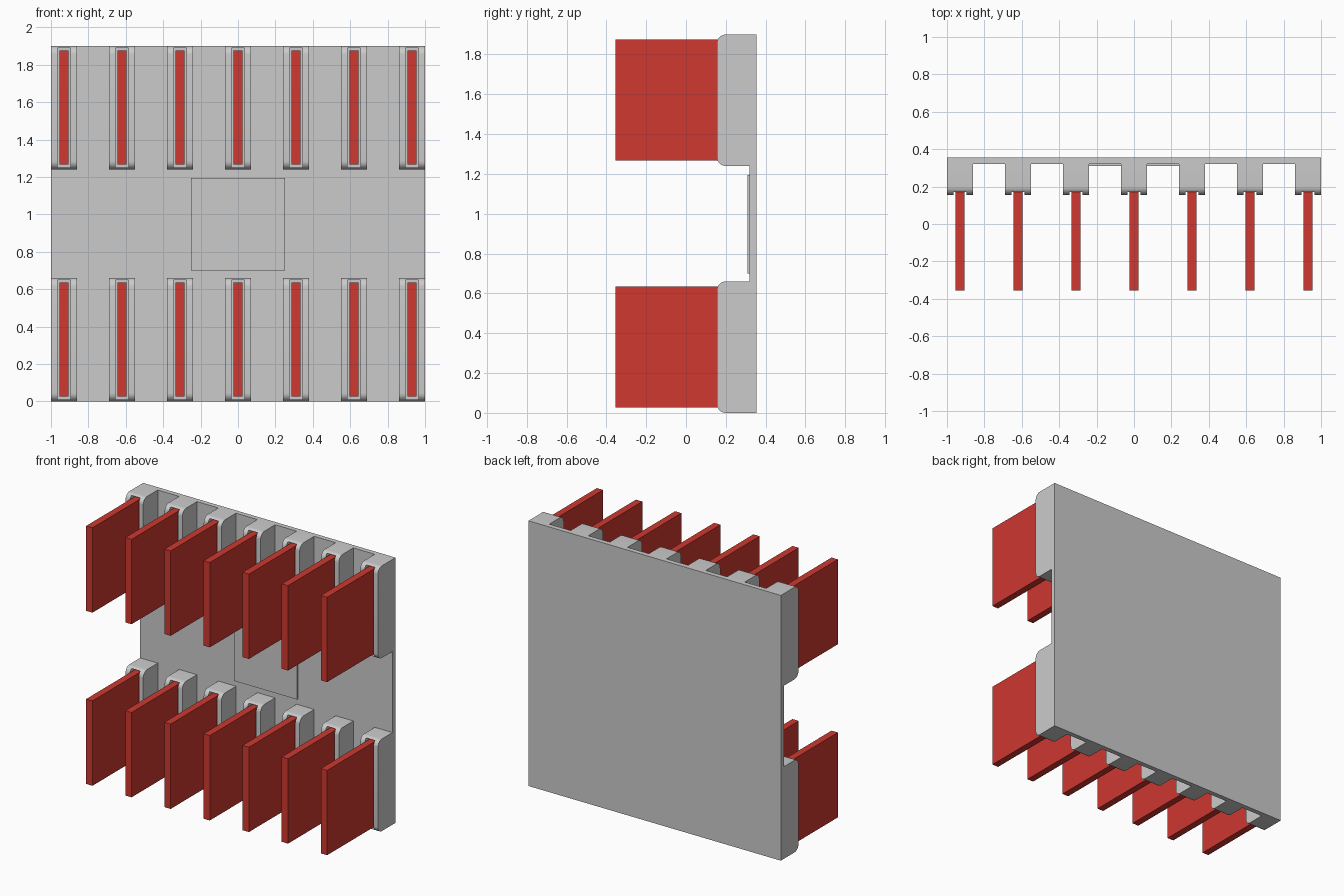
import bpy, bmesh, math

if "Cube" in bpy.data.objects:
    bpy.data.objects.remove(bpy.data.objects["Cube"])

FIN_XS = [-0.93 + 0.31 * i for i in range(7)]
ROWS = [0.0, 1.24]                      # bottom height of each row of sockets
BACK, PLATE_FRONT, RIB_FRONT, FIN_FRONT = 0.355, 0.32, 0.155, -0.355
RIB_H, RADIUS, SLOT_FLOOR = 0.66, 0.045, 0.25


def to_object(name, bm):
    bmesh.ops.recalc_face_normals(bm, faces=bm.faces)
    mesh = bpy.data.meshes.new(name)
    bm.to_mesh(mesh)
    bm.free()
    ob = bpy.data.objects.new(name, mesh)
    bpy.context.collection.objects.link(ob)
    return ob


def prism(bm, profile, x0, x1):
    """Extrude a closed (y, z) outline from x0 to x1."""
    face = bm.faces.new([bm.verts.new((x0, y, z)) for y, z in profile])
    ext = bmesh.ops.extrude_face_region(bm, geom=[face])["geom"]
    verts = [g for g in ext if isinstance(g, bmesh.types.BMVert)]
    bmesh.ops.translate(bm, verts=verts, vec=(x1 - x0, 0, 0))


def box(bm, x0, x1, y0, y1, z0, z1):
    prism(bm, [(y0, z0), (y1, z0), (y1, z1), (y0, z1)], x0, x1)


def boolean(target, tool, operation):
    mod = target.modifiers.new(operation, 'BOOLEAN')
    mod.operation, mod.object, mod.solver = operation, tool, 'EXACT'
    bpy.context.view_layer.objects.active = target
    bpy.ops.object.modifier_apply(modifier=mod.name)
    bpy.data.objects.remove(tool)


def rib_profile(z0):
    """Socket side outline with rounded front corners."""
    pts = [(BACK, z0 + RIB_H), (BACK, z0)]
    for zc, start in ((z0 + RADIUS, 270), (z0 + RIB_H - RADIUS, 180)):
        for k in range(9):
            a = math.radians(start - 90 * k / 8)
            pts.append((RIB_FRONT + RADIUS + RADIUS * math.cos(a),
                        zc + RADIUS * math.sin(a)))
    return pts


# Back plate, socket ribs and slots
plate_bm, rib_bm, slot_bm = bmesh.new(), bmesh.new(), bmesh.new()
box(plate_bm, -1, 1, PLATE_FRONT, BACK, 0, 1.9)
for z in ROWS:
    for x in FIN_XS:
        prism(rib_bm, rib_profile(z), x - 0.07, x + 0.07)
        box(slot_bm, x - 0.035, x + 0.035, 0.1, SLOT_FLOOR,
            z + 0.01, z + RIB_H - 0.01)
board = to_object("socket_board", plate_bm)
boolean(board, to_object("rib_tool", rib_bm), 'UNION')
boolean(board, to_object("slot_tool", slot_bm), 'DIFFERENCE')
board.select_set(True)
bpy.context.view_layer.objects.active = board
bpy.ops.object.shade_smooth_by_angle(angle=math.radians(30))

# Thin raised pad in the middle of the board
pad_bm = bmesh.new()
box(pad_bm, -0.25, 0.25, 0.31, PLATE_FRONT, 0.70, 1.195)
to_object("centre_pad", pad_bm)

# Red cards standing in the slots
red = bpy.data.materials.new("red")
red.diffuse_color = (0.62, 0.04, 0.03, 1)
red.use_nodes = True
red.node_tree.nodes["Principled BSDF"].inputs["Base Color"].default_value = red.diffuse_color
for r, z in enumerate(ROWS):
    for i, x in enumerate(FIN_XS):
        bm = bmesh.new()
        box(bm, x - 0.025, x + 0.025, FIN_FRONT, SLOT_FLOOR,
            z + 0.027, z + 0.635)
        card = to_object(f"card_{'lower' if r == 0 else 'upper'}_{i + 1}", bm)
        card.data.materials.append(red)
